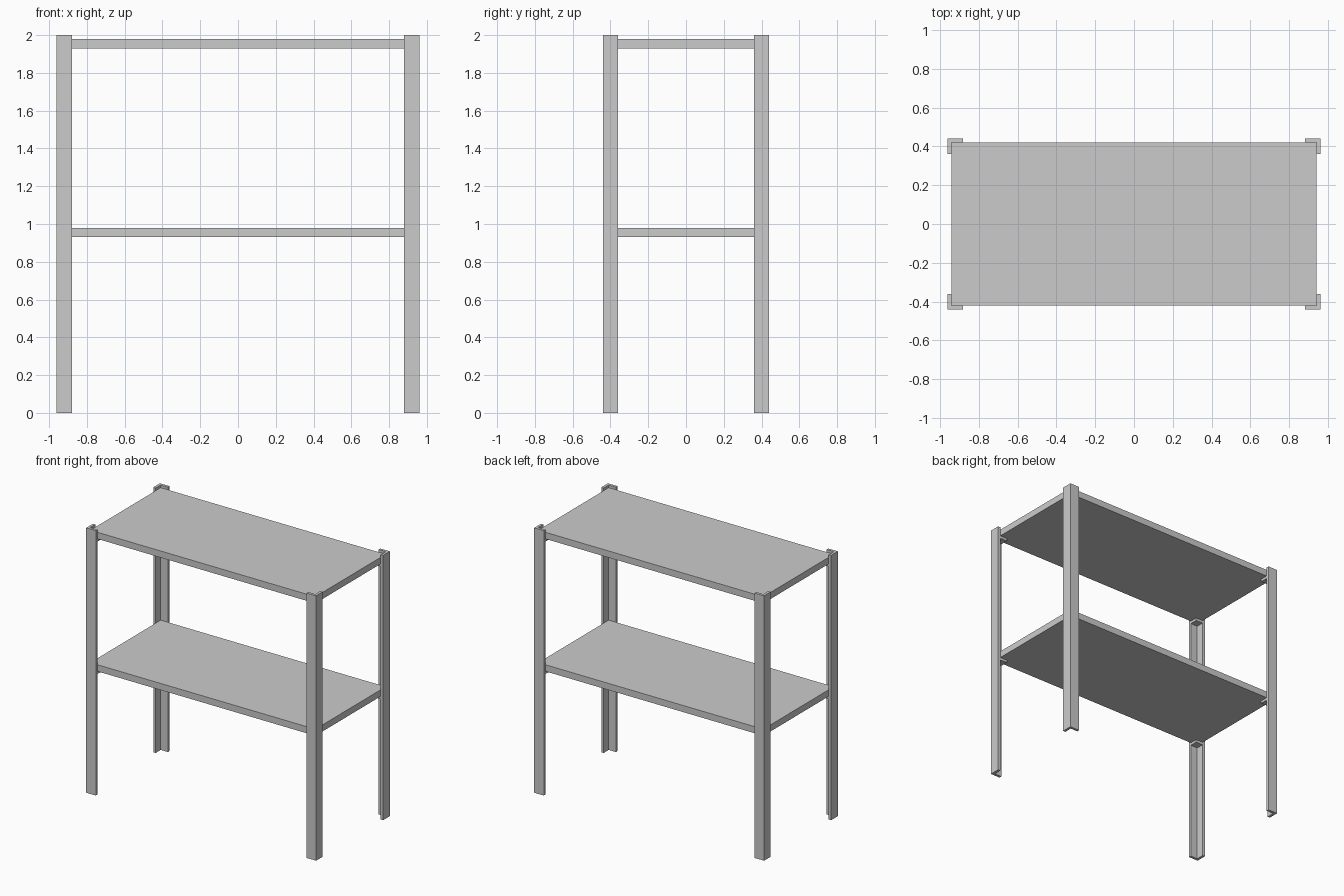
import bpy
import bmesh

if "Cube" in bpy.data.objects:
    bpy.data.objects.remove(bpy.data.objects["Cube"])


def prism(name, profile, z0, z1):
    """Extrude a closed plan outline from z0 up to z1."""
    bm = bmesh.new()
    face = bm.faces.new([bm.verts.new((x, y, z0)) for x, y in profile])
    top = bmesh.ops.extrude_face_region(bm, geom=[face])["geom"]
    verts = [v for v in top if isinstance(v, bmesh.types.BMVert)]
    bmesh.ops.translate(bm, verts=verts, vec=(0, 0, z1 - z0))
    bmesh.ops.recalc_face_normals(bm, faces=bm.faces)
    mesh = bpy.data.meshes.new(name)
    bm.to_mesh(mesh)
    bm.free()
    obj = bpy.data.objects.new(name, mesh)
    bpy.context.collection.objects.link(obj)
    return obj


def rect(x0, y0, x1, y1):
    return [(x0, y0), (x1, y0), (x1, y1), (x0, y1)]


HX, HY = 0.96, 0.44      # outer half width and depth
LEG, T = 0.08, 0.02      # angle leg length and thickness
SX, SY = HX - T, HY - T  # shelf half sizes
SHELVES = {"lower": 0.93, "upper": 1.93}
SHELF_T, CLIP_H = 0.05, 0.02

# Shelf boards
for level, z in SHELVES.items():
    prism(level + "_shelf", rect(-SX, -SY, SX, SY), z, z + SHELF_T)

# L-section corner posts, each with a small support under every shelf
ell = [(HX, HY), (HX - LEG, HY), (HX - LEG, SY),
       (SX, SY), (SX, HY - LEG), (HX, HY - LEG)]
for side, sx in (("left", -1), ("right", 1)):
    for end, sy in (("front", -1), ("back", 1)):
        corner = end + "_" + side
        prism(corner + "_post", [(sx * x, sy * y) for x, y in ell], 0, 2)
        pad = rect(HX - LEG, HY - LEG, SX, SY)
        for level, z in SHELVES.items():
            prism(corner + "_" + level + "_support",
                  [(sx * x, sy * y) for x, y in pad], z - CLIP_H, z)
